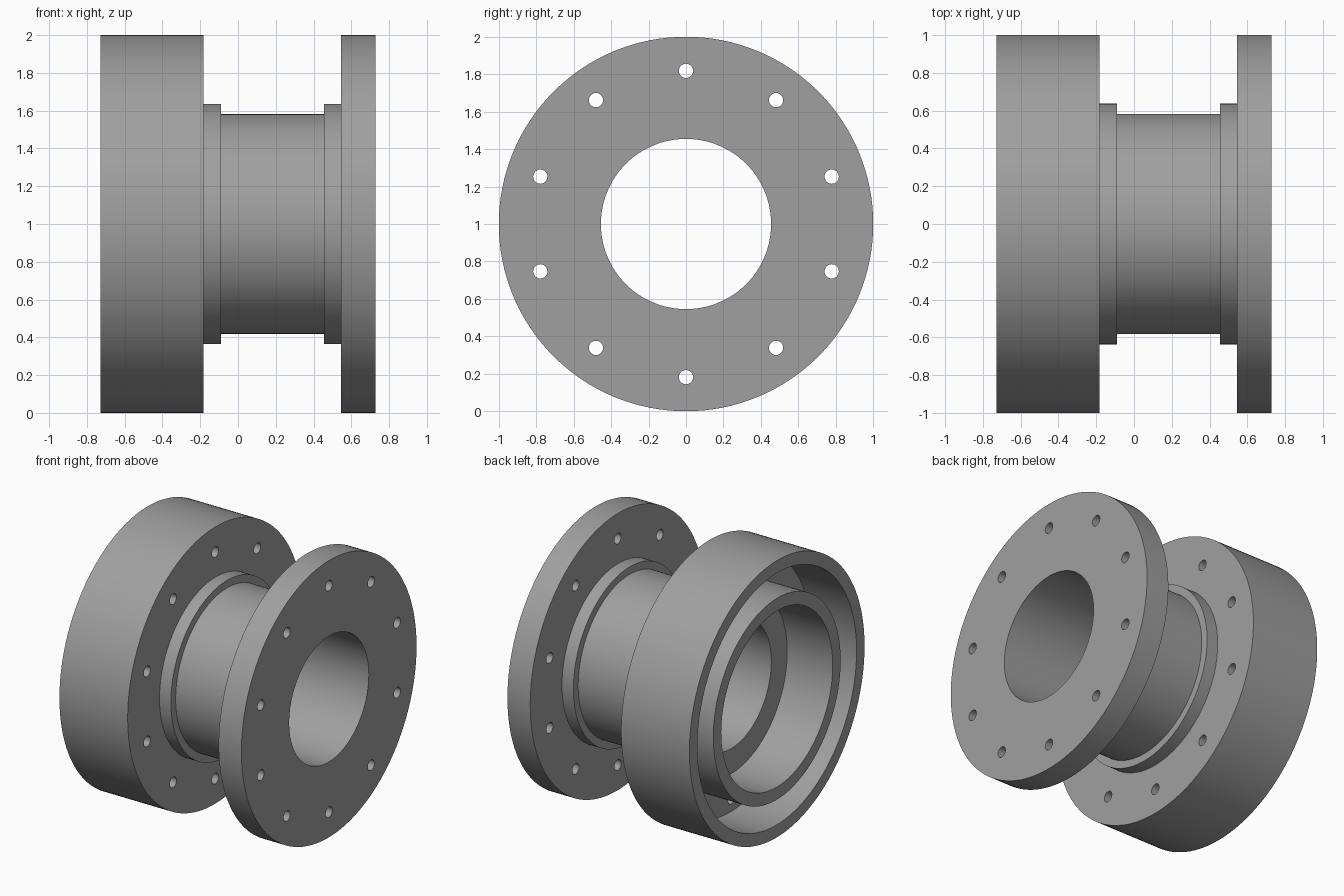
import bpy, bmesh, math
from mathutils import Matrix, Vector

if "Cube" in bpy.data.objects:
    bpy.data.objects.remove(bpy.data.objects["Cube"])

U = 1 / 11            # design module: outer radius is 11 modules
SEGMENTS = 128
HOLES = 10

grey = bpy.data.materials.new("machined grey")
grey.diffuse_color = (0.35, 0.35, 0.35, 1)
grey.use_nodes = True
grey.node_tree.nodes["Principled BSDF"].inputs["Base Color"].default_value = grey.diffuse_color


def finish(name, bm):
    bmesh.ops.recalc_face_normals(bm, faces=bm.faces)
    mesh = bpy.data.meshes.new(name)
    bm.to_mesh(mesh)
    bm.free()
    obj = bpy.data.objects.new(name, mesh)
    obj.data.materials.append(grey)
    bpy.context.collection.objects.link(obj)
    return obj


def lathe(name, profile):
    """Revolve a closed (x, radius) outline, in modules, about the x axis."""
    bm = bmesh.new()
    rings = []
    for i in range(SEGMENTS):
        a = 2 * math.pi * i / SEGMENTS
        rings.append([bm.verts.new((x * U, r * U * math.cos(a), 1 + r * U * math.sin(a)))
                      for x, r in profile])
    n = len(profile)
    for i in range(SEGMENTS):
        p, q = rings[i], rings[(i + 1) % SEGMENTS]
        for j in range(n):
            k = (j + 1) % n
            bm.faces.new((p[j], p[k], q[k], q[j]))
    return finish(name, bm)


# Hollow drum with inner sleeve, collared neck, and end flange in one turning
body = lathe("flanged_hub", [
    (-8, 11), (-2, 11),               # drum outside
    (-2, 7), (-1, 7),                 # left collar
    (-1, 6.4), (5, 6.4),              # neck
    (5, 7), (6, 7),                   # right collar
    (6, 11), (8, 11),                 # end flange
    (8, 5), (-4, 5),                  # through bore
    (-4, 7), (-8, 7),                 # counterbore in sleeve
    (-8, 8), (-4, 8),                 # sleeve outside
    (-4, 10), (-8, 10),               # drum rim inside
])

# Bolt holes through both the drum web and the end flange
bm = bmesh.new()
for i in range(HOLES):
    a = math.pi / 2 + 2 * math.pi * i / HOLES
    centre = Vector((0.1, 9 * U * math.cos(a), 1 + 9 * U * math.sin(a)))
    bmesh.ops.create_cone(bm, cap_ends=True, segments=32, radius1=0.038, radius2=0.038,
                          depth=1.4,
                          matrix=Matrix.Translation(centre) @ Matrix.Rotation(math.pi / 2, 4, 'Y'))
cutter = finish("bolt_hole_cutter", bm)
cutter.hide_render = True

bpy.ops.object.select_all(action='DESELECT')
bpy.context.view_layer.objects.active = body
body.select_set(True)
cut = body.modifiers.new("bolt holes", 'BOOLEAN')
cut.operation = 'DIFFERENCE'
cut.solver = 'EXACT'
cut.object = cutter
bpy.ops.object.modifier_apply(modifier=cut.name)
bpy.data.objects.remove(cutter)

# Smooth turned surfaces, crisp edges
bpy.ops.object.shade_smooth_by_angle(angle=math.radians(30))
